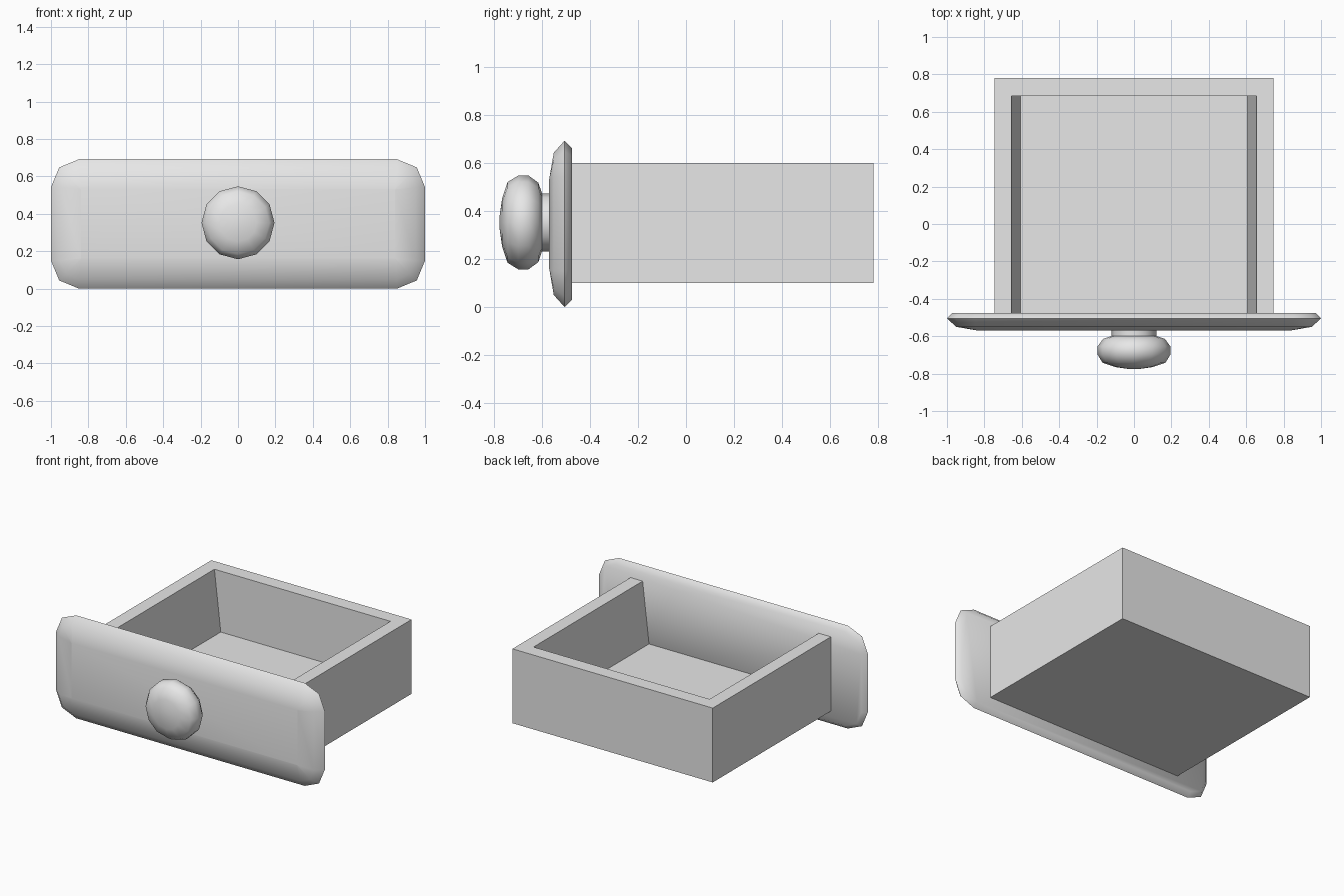
import bpy
import bmesh
import math

default = bpy.data.objects.get("Cube")
if default:
    bpy.data.objects.remove(default, do_unlink=True)

grey = bpy.data.materials.new("light_grey")
grey.use_nodes = True
grey.diffuse_color = (0.8, 0.8, 0.8, 1)
grey.node_tree.nodes["Principled BSDF"].inputs["Base Color"].default_value = (0.8, 0.8, 0.8, 1)


def finish(name, bm, smooth_angle=None):
    """Turn a bmesh into a named object, optionally smooth below an angle."""
    bmesh.ops.remove_doubles(bm, verts=bm.verts, dist=0.0005)
    bmesh.ops.recalc_face_normals(bm, faces=bm.faces)
    mesh = bpy.data.meshes.new(name)
    bm.to_mesh(mesh)
    bm.free()
    mesh.materials.append(grey)
    obj = bpy.data.objects.new(name, mesh)
    bpy.context.collection.objects.link(obj)
    if smooth_angle:
        bpy.ops.object.select_all(action='DESELECT')
        obj.select_set(True)
        bpy.context.view_layer.objects.active = obj
        bpy.ops.object.shade_smooth_by_angle(angle=math.radians(smooth_angle))
    return obj


def loft(name, rings, smooth_angle):
    """Bridge equal-sized rings of points along y and cap both ends."""
    bm = bmesh.new()
    loops = [[bm.verts.new(p) for p in ring] for ring in rings]
    count = len(loops[0])
    for a, b in zip(loops, loops[1:]):
        for i in range(count):
            j = (i + 1) % count
            bm.faces.new((a[i], a[j], b[j], b[i]))
    bm.faces.new(loops[0])
    bm.faces.new(loops[-1])
    return finish(name, bm, smooth_angle)


# Drawer box: open at the top and front, side walls thicker at the floor
BACK, FRONT, BOTTOM, TOP, FLOOR = 0.78, -0.478, 0.10, 0.60, 0.19
WIDE, INNER_TOP, INNER_FLOOR, INNER_BACK = 0.745, 0.655, 0.608, 0.685

section = [(-WIDE, BOTTOM), (WIDE, BOTTOM), (WIDE, TOP), (INNER_TOP, TOP),
           (INNER_FLOOR, FLOOR), (-INNER_FLOOR, FLOOR), (-INNER_TOP, TOP), (-WIDE, TOP)]
bm = bmesh.new()
near = [bm.verts.new((x, FRONT, z)) for x, z in section]
inner = [bm.verts.new((x, INNER_BACK, z)) for x, z in section]
far = {i: bm.verts.new((section[i][0], BACK, section[i][1])) for i in (0, 1, 2, 7)}
for i in range(2, 7):
    bm.faces.new((near[i], near[i + 1], inner[i + 1], inner[i]))
for i, j in ((0, 1), (1, 2), (7, 0)):
    bm.faces.new((near[i], near[j], inner[j], inner[i]))
    bm.faces.new((inner[i], inner[j], far[j], far[i]))
bm.faces.new(near)
bm.faces.new([far[i] for i in (0, 1, 2, 7)])
bm.faces.new(inner[3:7])
bm.faces.new((inner[2], inner[3], inner[6], inner[7], far[7], far[2]))
finish("drawer_box", bm)


# Front panel: rounded slab whose corners close up towards the front
def rounded_rect(y, inset):
    half_x, half_z, radius = 1.0 - inset, 0.346 - inset, max(0.15 - inset, 0.002)
    points = []
    for k, (sx, sz) in enumerate(((1, 1), (-1, 1), (-1, -1), (1, -1))):
        for step in range(3):
            a = math.radians(90 * k + 45 * step)
            points.append((sx * (half_x - radius) + radius * math.cos(a), y,
                           0.346 + sz * (half_z - radius) + radius * math.sin(a)))
    return points


loft("front_panel", [rounded_rect(y, inset) for y, inset in
                     ((-0.475, 0.03), (-0.505, 0.0), (-0.55, 0.05), (-0.569, 0.16))], 80)


# Knob and stem: turned around the y axis
def ring(y, radius, sides=12):
    turn = 2 * math.pi / sides
    return [(radius * math.cos(i * turn), y, 0.352 + radius * math.sin(i * turn))
            for i in range(sides)]


loft("knob", [ring(y, r) for y, r in
              ((-0.597, 0.115), (-0.614, 0.165), (-0.655, 0.195), (-0.698, 0.195),
               (-0.742, 0.168), (-0.765, 0.10), (-0.775, 0.03))], 60)
loft("knob_stem", [ring(-0.56, 0.12), ring(-0.605, 0.12)], 40)
